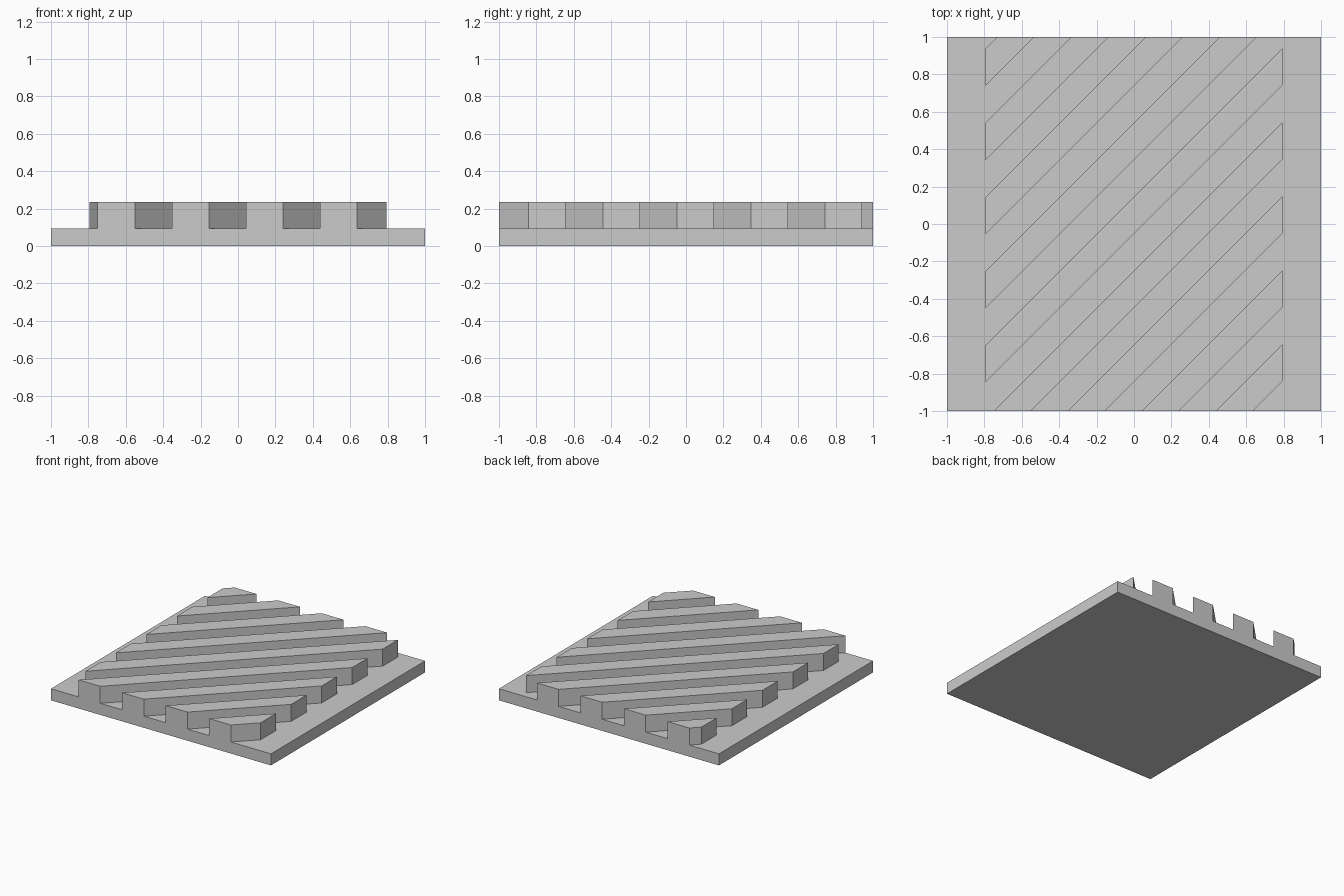
import bpy
import bmesh
from mathutils import Vector

HALF_SIZE = 1.0
BASE_TOP = 0.095
RIDGE_TOP = 0.235
FIELD_HALF_WIDTH = 0.795
PITCH = 0.396       # ridge spacing, measured along y
OFFSET = 0.047      # y position of the middle ridge at x = 0

cube = bpy.data.objects.get("Cube")
if cube:
    bpy.data.objects.remove(cube, do_unlink=True)

# Single plain grey
grey = bpy.data.materials.new("grey")
grey.use_nodes = True
colour = (0.6, 0.6, 0.6, 1)
grey.diffuse_color = colour
grey.node_tree.nodes["Principled BSDF"].inputs["Base Color"].default_value = colour


def slab(half_x, half_y, bottom, top):
    """Closed box between two heights."""
    bm = bmesh.new()
    bmesh.ops.create_cube(bm, size=2)
    for v in bm.verts:
        v.co = (v.co.x * half_x, v.co.y * half_y, top if v.co.z > 0 else bottom)
    return bm


def trim(bm, point, normal):
    """Cut away everything on the normal side and cap the cut."""
    geom = bm.verts[:] + bm.edges[:] + bm.faces[:]
    cut = bmesh.ops.bisect_plane(bm, geom=geom, plane_co=point, plane_no=normal,
                                 clear_outer=True)["geom_cut"]
    edges = [e for e in cut if isinstance(e, bmesh.types.BMEdge)]
    bmesh.ops.holes_fill(bm, edges=edges)


def finish(bm, name):
    bmesh.ops.recalc_face_normals(bm, faces=bm.faces)
    mesh = bpy.data.meshes.new(name)
    bm.to_mesh(mesh)
    bm.free()
    mesh.materials.append(grey)
    obj = bpy.data.objects.new(name, mesh)
    bpy.context.collection.objects.link(obj)


# Square base plate
finish(slab(HALF_SIZE, HALF_SIZE, 0, BASE_TOP), "base_plate")

# Diagonal ridges, each trimmed from the raised rectangular field
across = Vector((-1, 1, 0)).normalized()
for i in range(-4, 5):
    middle = OFFSET + i * PITCH
    ridge = slab(FIELD_HALF_WIDTH, HALF_SIZE, BASE_TOP, RIDGE_TOP)
    for side in (-1, 1):
        trim(ridge, Vector((0, middle + side * PITCH / 4, 0)), across * side)
    # Drop the hidden underside resting on the plate
    bmesh.ops.recalc_face_normals(ridge, faces=ridge.faces)
    under = [f for f in ridge.faces if f.normal.z < -0.5]
    bmesh.ops.delete(ridge, geom=under, context='FACES')
    finish(ridge, f"diagonal_ridge_{i + 5}")
